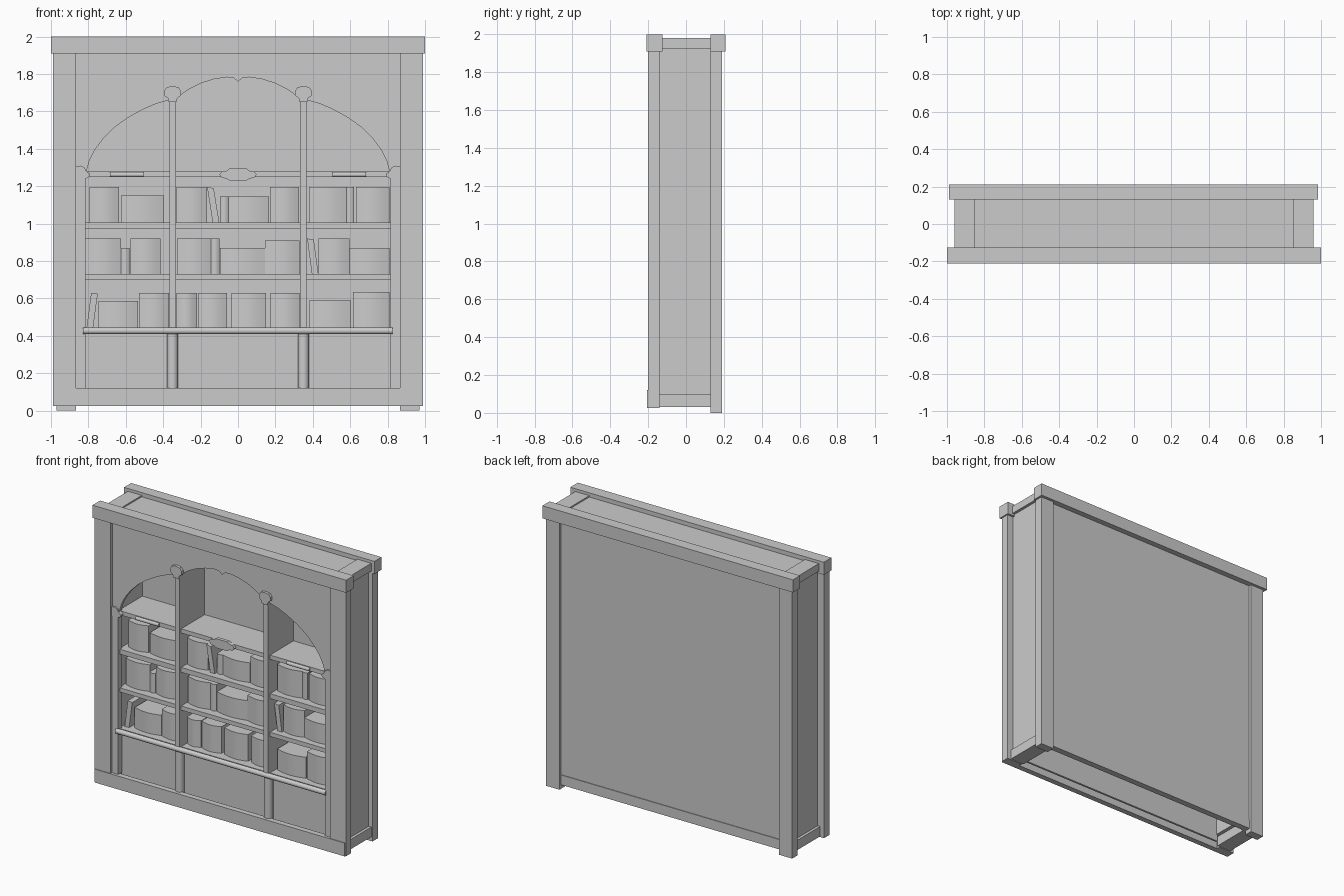
import bpy, bmesh, math
from mathutils import Vector

cube = bpy.data.objects.get("Cube")
if cube:
    bpy.data.objects.remove(cube, do_unlink=True)

mat = bpy.data.materials.new("plain grey")
mat.use_nodes = True
mat.diffuse_color = (0.6, 0.6, 0.6, 1)
mat.node_tree.nodes["Principled BSDF"].inputs["Base Color"].default_value = (0.6, 0.6, 0.6, 1)


def prism(name, points, offset, smooth=False):
    """Extrude a flat outline along an offset vector."""
    bm = bmesh.new()
    face = bm.faces.new([bm.verts.new(p) for p in points])
    ext = bmesh.ops.extrude_face_region(bm, geom=[face])
    moved = [v for v in ext["geom"] if isinstance(v, bmesh.types.BMVert)]
    bmesh.ops.translate(bm, verts=moved, vec=Vector(offset))
    bmesh.ops.recalc_face_normals(bm, faces=bm.faces)
    mesh = bpy.data.meshes.new(name)
    bm.to_mesh(mesh)
    bm.free()
    mesh.materials.append(mat)
    obj = bpy.data.objects.new(name, mesh)
    bpy.context.collection.objects.link(obj)
    if smooth:
        bpy.ops.object.select_all(action='DESELECT')
        obj.select_set(True)
        bpy.context.view_layer.objects.active = obj
        bpy.ops.object.shade_smooth_by_angle(angle=math.radians(40))
    return obj


def box(name, x0, x1, y0, y1, z0, z1):
    return prism(name, [(x0, y0, z0), (x1, y0, z0), (x1, y1, z0), (x0, y1, z0)], (0, 0, z1 - z0))


def plate(name, outline, y0, y1):
    return prism(name, [(x, y0, z) for x, z in outline], (0, y1 - y0, 0))


def circle(r, n=20):
    return [(r * math.cos(2 * math.pi * i / n), r * math.sin(2 * math.pi * i / n)) for i in range(n)]


def rod(name, x0, x1, y, z, r):
    return prism(name, [(x0, y + a, z + b) for a, b in circle(r)], (x1 - x0, 0, 0), True)


def book(name, x0, x1, z0, z1):
    """Block with a gently rounded spine."""
    bow = min(0.02, (x1 - x0) * 0.2)
    n = 8
    pts = [(x0 + (x1 - x0) * i / n, -0.1 - bow * math.sin(math.pi * i / n), z0) for i in range(n + 1)]
    return prism(name, pts + [(x1, 0.06, z0), (x0, 0.06, z0)], (0, 0, z1 - z0), True)


# Crown and base rails
box("front_crown", -1, 1, -0.21, -0.125, 1.91, 2.0)
box("back_crown", -0.99, 0.985, 0.13, 0.21, 1.91, 2.0)
box("front_base_rail", -0.985, 0.985, -0.205, -0.165, 0.025, 0.12)
box("back_base_rail", -0.87, 0.87, 0.13, 0.175, 0.03, 0.1)

# Posts, sides and narrow stiles, mirrored
for side, s in (("left", 1), ("right", -1)):
    def mbox(name, xa, xb, *rest):
        x0, x1 = sorted((s * xa, s * xb))
        box(f"{side}_{name}", x0, x1, *rest)
    mbox("front_post", 0.865, 0.99, -0.2, -0.14, 0.025, 1.91)
    mbox("back_post", 0.865, 0.97, 0.13, 0.19, 0.0, 1.92)
    mbox("side_panel", 0.825, 0.94, -0.14, 0.13, 0.1, 1.93)
    mbox("side_top_rail", 0.85, 0.96, -0.14, 0.14, 1.925, 1.98)
    mbox("side_base_rail", 0.85, 0.96, -0.14, 0.14, 0.03, 0.1)
    mbox("narrow_stile", 0.815, 0.865, -0.185, -0.14, 0.12, 1.24)

# Cabinet shell
box("top_panel", -0.85, 0.85, -0.125, 0.13, 1.95, 1.97)
box("rear_panel", -0.87, 0.87, 0.15, 0.17, 0.03, 1.92)
box("niche_back", -0.83, 0.83, 0.1, 0.12, 0.42, 1.95)
box("lower_panel", -0.83, 0.83, -0.135, -0.12, 0.05, 0.43)

# Arched fascia with a three-lobed opening
half_arch = [(0.81, 1.28), (0.795, 1.335), (0.765, 1.395), (0.72, 1.455), (0.66, 1.515),
             (0.59, 1.565), (0.51, 1.61), (0.44, 1.64), (0.37, 1.66), (0.31, 1.685),
             (0.26, 1.72), (0.2, 1.75), (0.13, 1.772), (0.06, 1.783), (0.025, 1.78), (0, 1.76)]
arch = half_arch + [(-x, z) for x, z in reversed(half_arch[:-1])]
fascia = [(0.87, 1.92), (0.87, 1.24), (0.82, 1.24)] + arch + [(-0.82, 1.24), (-0.87, 1.24), (-0.87, 1.92)]
plate("arched_fascia", fascia, -0.18, -0.155)

# Corner ears where the arch springs
ear = [(0.815, 1.24), (0.865, 1.24), (0.865, 1.305), (0.84, 1.31), (0.82, 1.3),
       (0.81, 1.28), (0.79, 1.265), (0.795, 1.25)]
for side, s in (("left", 1), ("right", -1)):
    plate(f"{side}_corner_ear", [(s * x, z) for x, z in ear], -0.19, -0.15)

# Dividers with finials, and lower columns
finial = [(-0.022, 1.65), (0.022, 1.65), (0.025, 1.67), (0.045, 1.685), (0.045, 1.71),
          (0.03, 1.73), (0, 1.735), (-0.03, 1.73), (-0.045, 1.71), (-0.045, 1.685), (-0.025, 1.67)]
for side, s in (("left", 1), ("right", -1)):
    x = 0.35 * s
    box(f"{side}_divider", x - 0.0175, x + 0.0175, -0.185, 0.1, 0.43, 1.66)
    box(f"{side}_upper_divider", x - 0.0175, x + 0.0175, -0.155, 0.1, 1.66, 1.95)
    plate(f"{side}_finial", [(x + a, z) for a, z in finial], -0.2, -0.155)
    prism(f"{side}_lower_column", [(x + a, -0.155 + b, 0.1) for a, b in circle(0.03)],
          (0, 0, 0.32), True)
    rod(f"{side}_shelf_handle", 0.595 * s - 0.09, 0.595 * s + 0.09, -0.165, 1.262, 0.013)

# Shelves and rounded counter edge
for label, z0, z1 in (("counter", 0.41, 0.44), ("lower", 0.7, 0.73), ("middle", 0.97, 1.005), ("upper", 1.25, 1.28)):
    box(f"{label}_shelf", -0.83, 0.83, -0.165, 0.1, z0, z1)
rod("counter_edge", -0.83, 0.825, -0.183, 0.427, 0.018)

# Central ornament
quarter = [(0.1, 1.262), (0.085, 1.28), (0.06, 1.283), (0.045, 1.295)]
top_half = quarter + [(-x, z) for x, z in reversed(quarter)]
plate("centre_ornament", top_half + [(x, 2.524 - z) for x, z in reversed(top_half[1:-1])], -0.185, -0.16)

# Books: shelf height, then start, end and height of each block
rows = {
    "lower": (0.44, [(-0.745, -0.535, 0.145), (-0.53, -0.37, 0.19), (-0.33, -0.22, 0.19), (-0.215, -0.06, 0.19),
                     (-0.035, 0.15, 0.19), (0.175, 0.33, 0.19), (0.38, 0.605, 0.15), (0.615, 0.81, 0.195)]),
    "middle": (0.73, [(-0.815, -0.625, 0.19), (-0.625, -0.58, 0.14), (-0.575, -0.415, 0.19), (-0.325, -0.145, 0.19),
                      (-0.145, -0.1, 0.19), (-0.095, 0.145, 0.14), (0.145, 0.33, 0.18), (0.43, 0.595, 0.19),
                      (0.595, 0.81, 0.14)]),
    "upper": (1.005, [(-0.795, -0.635, 0.19), (-0.625, -0.395, 0.145), (-0.33, -0.165, 0.19), (-0.095, -0.05, 0.14),
                      (-0.05, 0.165, 0.14), (0.17, 0.325, 0.19), (0.38, 0.58, 0.19), (0.58, 0.62, 0.19),
                      (0.63, 0.81, 0.19)]),
}
for row, (z, blocks) in rows.items():
    for i, (x0, x1, h) in enumerate(blocks):
        book(f"{row}_book_{i + 1}", x0, x1, z, z + h)

# Leaning books: foot position, shelf height and lean
for i, (x, z, lean) in enumerate(((-0.81, 0.44, 0.025), (0.395, 0.73, -0.025), (-0.135, 1.005, -0.03))):
    plate(f"leaning_book_{i + 1}", [(x, z), (x + 0.035, z), (x + 0.035 + lean, z + 0.185), (x + lean, z + 0.19)],
          -0.12, 0.06)
